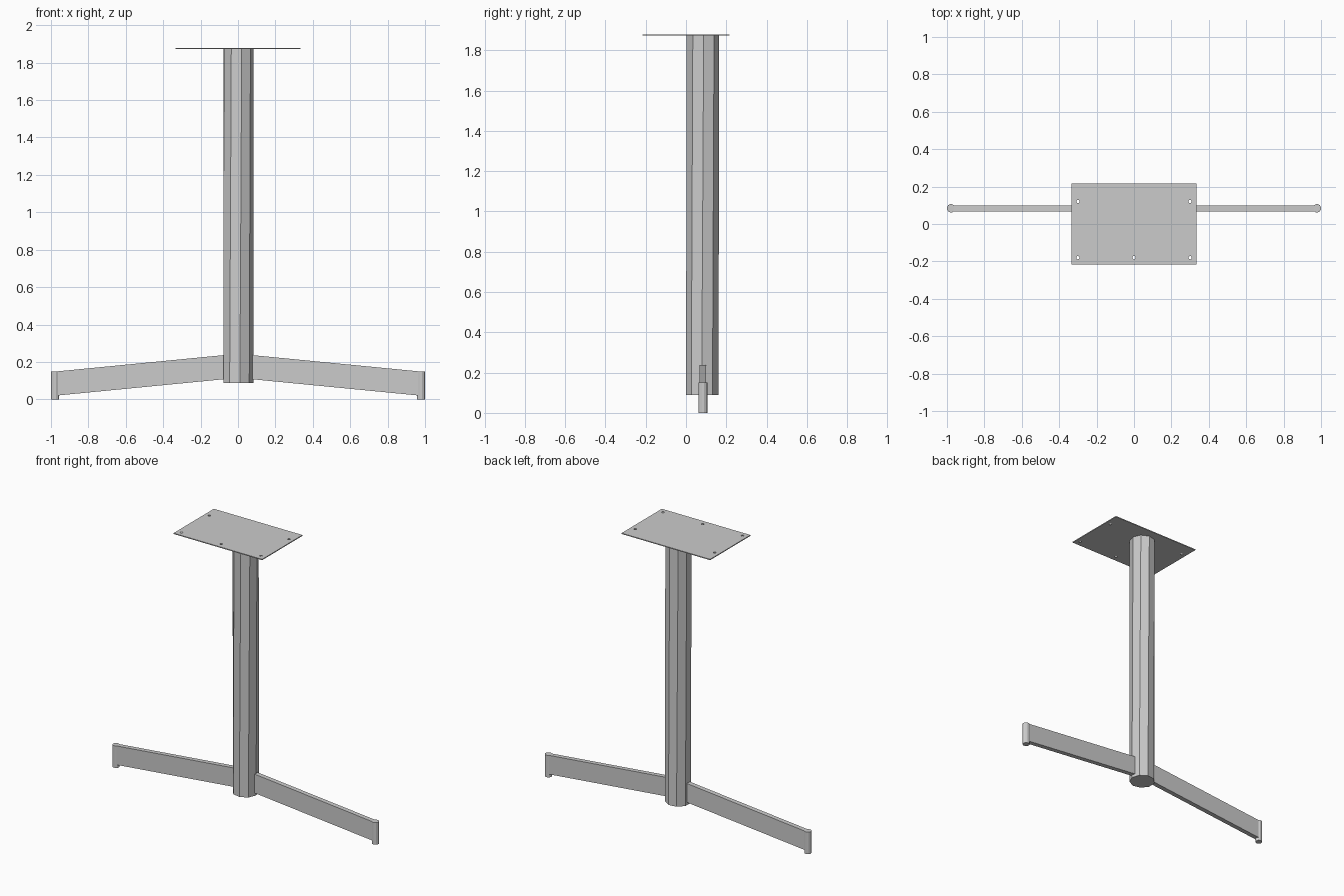
import bpy, bmesh
from math import sin, cos, pi, radians

if "Cube" in bpy.data.objects:
    bpy.data.objects.remove(bpy.data.objects["Cube"])

CY = 0.084      # depth of the column and legs
TOP = 1.878


def finish(name, bm):
    bmesh.ops.recalc_face_normals(bm, faces=bm.faces)
    me = bpy.data.meshes.new(name)
    bm.to_mesh(me)
    bm.free()
    ob = bpy.data.objects.new(name, me)
    bpy.context.collection.objects.link(ob)
    return ob


def loft(name, rings):
    """Closed solid between two rings of points."""
    bm = bmesh.new()
    a, b = [[bm.verts.new(p) for p in r] for r in rings]
    n = len(a)
    for i in range(n):
        j = (i + 1) % n
        bm.faces.new((a[i], a[j], b[j], b[i]))
    bm.faces.new(a)
    bm.faces.new(b)
    return finish(name, bm)


def ring(x, y, z, r, n, turn=0):
    return [(x + r * sin(radians(turn) + 2 * pi * i / n),
             y + r * cos(radians(turn) + 2 * pi * i / n), z) for i in range(n)]


# Nine-sided column, very slightly twisted
loft("column", [ring(0, 0.082, 0.088, 0.082, 9, 13), ring(0, 0.082, TOP - 0.006, 0.082, 9, 6)])

# Sloping legs with round feet
profile = [(0.05, 0.11), (0.972, 0.02), (0.972, 0.149), (0.05, 0.239)]
for side, s in (("left", -1), ("right", 1)):
    loft(side + "_leg", [[(s * x, CY + d, z) for x, z in profile] for d in (-0.016, 0.016)])
    loft(side + "_foot", [ring(s * 0.978, CY, z, 0.0225, 12, 15) for z in (0, 0.15)])

# Thin mounting plate
px, py = 0.334, 0.217
corners = [(-px, -py), (px, -py), (px, py), (-px, py)]
plate = loft("mounting_plate", [[(x, y, z) for x, y in corners] for z in (TOP - 0.006, TOP)])

# Screw holes drilled through the plate
bm = bmesh.new()
for x, y in [(-0.3, -0.18), (0, -0.18), (0.3, -0.18), (-0.3, 0.12), (0.3, 0.12)]:
    low, high = [[bm.verts.new(p) for p in ring(x, y, z, 0.009, 10)] for z in (TOP - 0.05, TOP + 0.05)]
    for i in range(10):
        j = (i + 1) % 10
        bm.faces.new((low[i], low[j], high[j], high[i]))
    bm.faces.new(low)
    bm.faces.new(high)
cutter = finish("hole_cutter", bm)
cutter.hide_render = True
cutter.hide_set(True)
mod = plate.modifiers.new("holes", 'BOOLEAN')
mod.operation = 'DIFFERENCE'
mod.solver = 'EXACT'
mod.object = cutter
